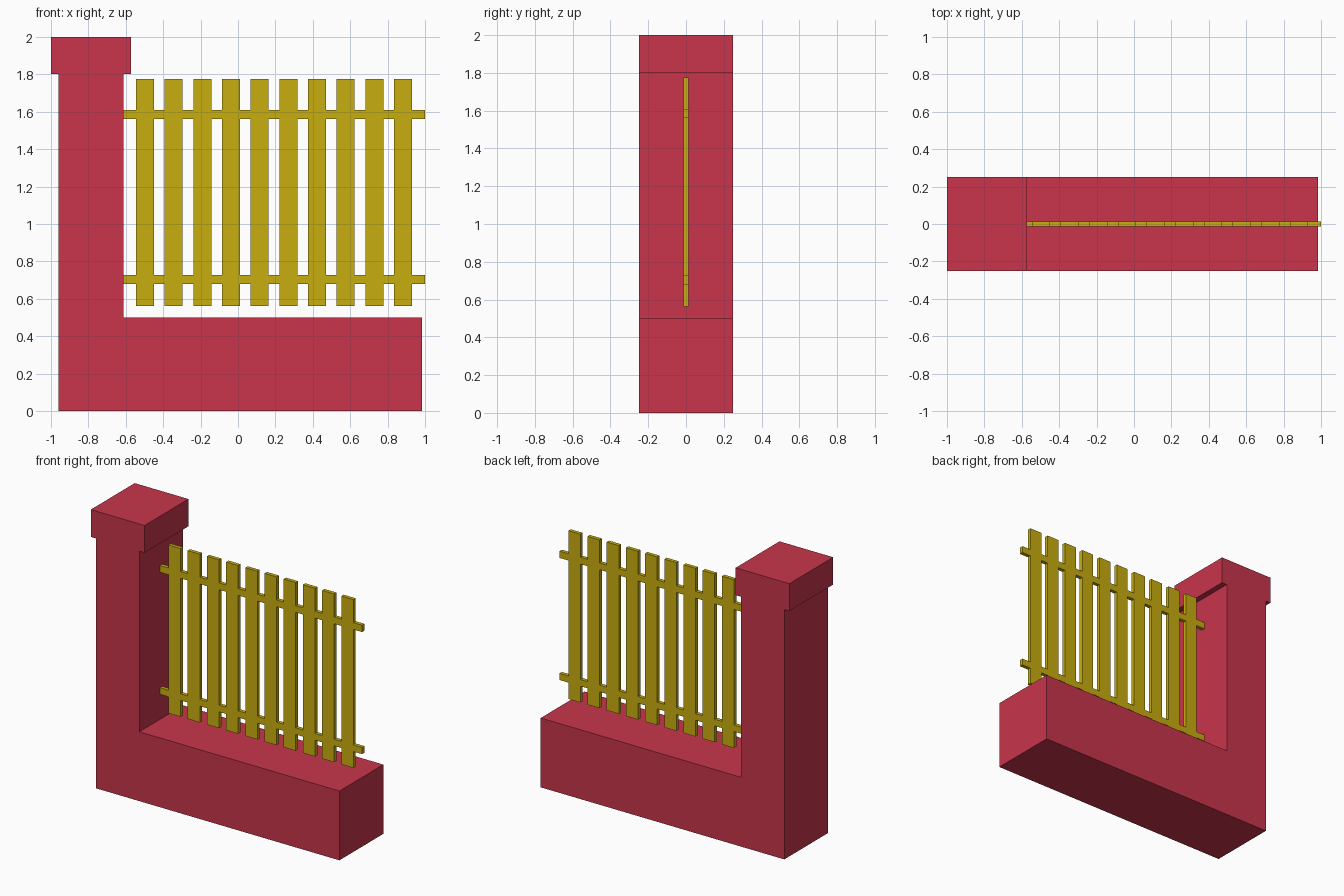
import bpy

if "Cube" in bpy.data.objects:
    bpy.data.objects.remove(bpy.data.objects["Cube"])


def material(name, color):
    mat = bpy.data.materials.new(name)
    mat.diffuse_color = (*color, 1)
    mat.use_nodes = True
    mat.node_tree.nodes["Principled BSDF"].inputs["Base Color"].default_value = mat.diffuse_color
    return mat


def slab(name, points, faces, thickness, mat):
    """Flat outline in the xz plane, thickened evenly about y = 0."""
    mesh = bpy.data.meshes.new(name)
    mesh.from_pydata([(x, 0, z) for x, z in points], [], faces)
    mesh.materials.append(mat)
    obj = bpy.data.objects.new(name, mesh)
    bpy.context.collection.objects.link(obj)
    mod = obj.modifiers.new("thickness", 'SOLIDIFY')
    mod.thickness = thickness
    mod.offset = 0
    return obj


red = material("red_masonry", (0.578, 0.036, 0.07))
yellow = material("yellow_wood", (0.578, 0.423, 0.005))

# Masonry: low wall, pillar and overhanging cap in one profile
profile = [(-0.96, 0), (0.985, 0), (0.985, 0.5), (-0.613, 0.5), (-0.613, 1.803),
           (-0.571, 1.803), (-0.571, 2), (-1, 2), (-1, 1.803), (-0.96, 1.803)]
slab("wall_and_pillar", profile, [range(len(profile))], 0.5, red)

# Fence: ten pickets joined by two flush rails, laid out on a cell grid
xs = [-0.613]
for i in range(10):
    left = -0.545 + i * 0.1532
    xs += [left, left + 0.096]
xs.append(1.0)
zs = [0.562, 0.68, 0.728, 1.561, 1.61, 1.776]

index, points, faces = {}, [], []


def corner(i, j):
    if (i, j) not in index:
        index[i, j] = len(points)
        points.append((xs[i], zs[j]))
    return index[i, j]


for i in range(len(xs) - 1):
    for j in range(len(zs) - 1):
        is_picket, is_rail = i % 2 == 1, j % 2 == 1
        if is_picket or is_rail:
            faces.append([corner(i, j), corner(i + 1, j),
                          corner(i + 1, j + 1), corner(i, j + 1)])
slab("picket_fence", points, faces, 0.027, yellow)
